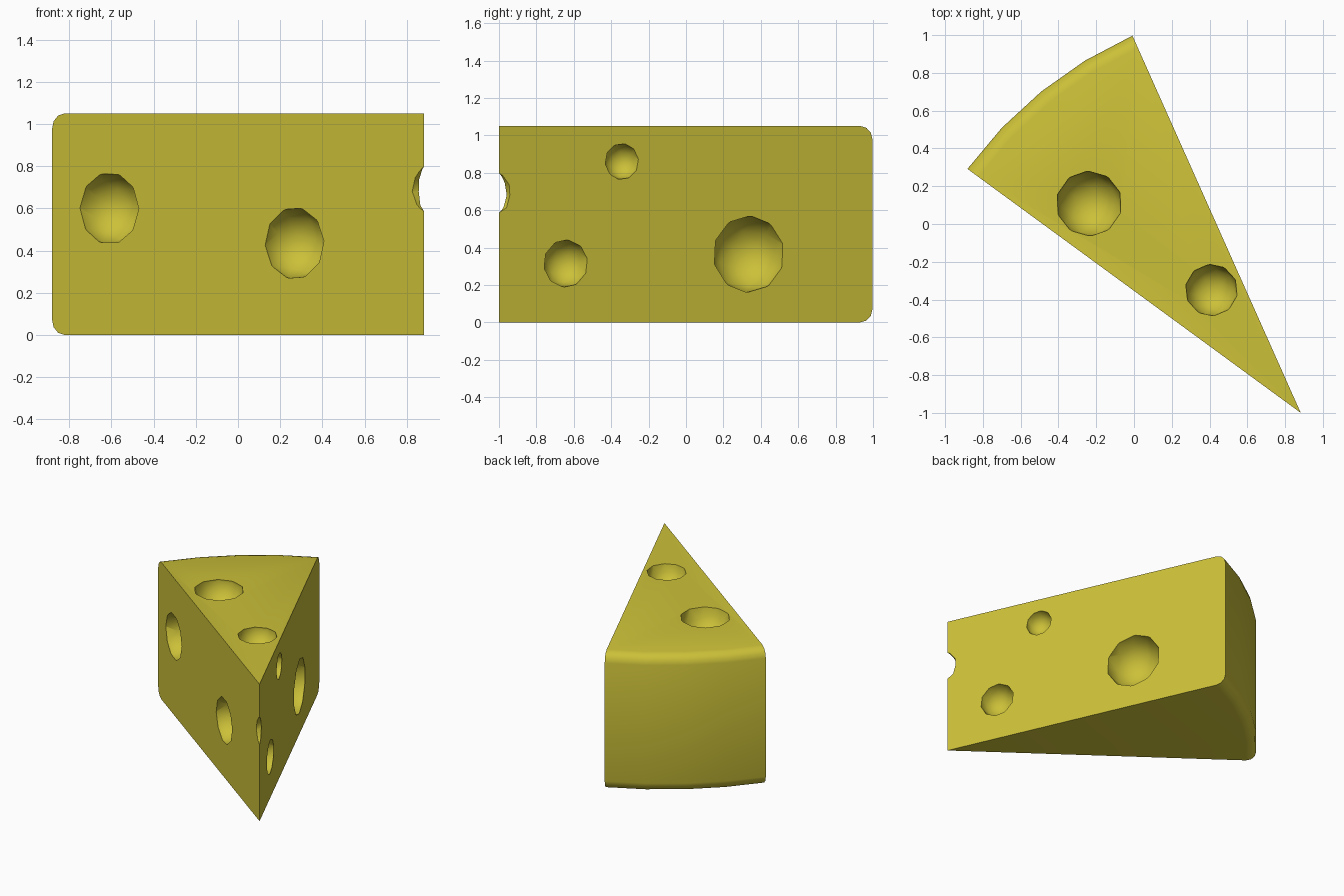
import bpy, bmesh
from math import sin, cos, pi, radians
from mathutils import Vector, Matrix

if "Cube" in bpy.data.objects:
    bpy.data.objects.remove(bpy.data.objects["Cube"])

TIP = Vector((0.883, -1.0))
RADIUS, HEIGHT, BEVEL = 2.187, 1.05, 0.072
A_RIGHT, A_LEFT = radians(114.05), radians(143.8)
ARC_STEPS, BEVEL_STEPS = 4, 3


def new_object(name, bm):
    mesh = bpy.data.meshes.new(name)
    bm.to_mesh(mesh)
    bm.free()
    ob = bpy.data.objects.new(name, mesh)
    bpy.context.collection.objects.link(ob)
    return ob


# Wedge: rounded rind profile swept about the vertical tip edge
profile = []
for i in range(BEVEL_STEPS + 1):
    a = i * pi / 2 / BEVEL_STEPS
    profile.append((RADIUS - BEVEL + BEVEL * sin(a), BEVEL - BEVEL * cos(a)))
profile += [(r, HEIGHT - z) for r, z in reversed(profile)]

bm = bmesh.new()
low = bm.verts.new((TIP.x, TIP.y, 0))
high = bm.verts.new((TIP.x, TIP.y, HEIGHT))
rings = []
for k in range(ARC_STEPS + 1):
    a = A_RIGHT + (A_LEFT - A_RIGHT) * k / ARC_STEPS
    rings.append([bm.verts.new((TIP.x + r * cos(a), TIP.y + r * sin(a), z))
                  for r, z in profile])
for r0, r1 in zip(rings, rings[1:]):
    for j in range(len(profile) - 1):
        bm.faces.new((r0[j], r1[j], r1[j + 1], r0[j + 1]))
bm.faces.new([low] + [r[0] for r in rings])
bm.faces.new([high] + [r[-1] for r in rings])
bm.faces.new([low] + rings[0] + [high])
bm.faces.new([low] + rings[-1] + [high])
bmesh.ops.recalc_face_normals(bm, faces=bm.faces)
cheese = new_object("cheese_wedge", bm)


# Holes: low-poly balls centred on the cut faces
def on_front(x, z):
    t = (x - TIP.x) / cos(A_LEFT)
    return Vector((x, TIP.y + t * sin(A_LEFT), z))


def on_right(y, z):
    t = (y - TIP.y) / sin(A_RIGHT)
    return Vector((TIP.x + t * cos(A_RIGHT), y, z))


UP = Vector((0, 0, 1))
FRONT = Vector((-sin(A_LEFT), cos(A_LEFT), 0))
RIGHT = Vector((sin(A_RIGHT), -cos(A_RIGHT), 0))
holes = [
    (on_front(-0.61, 0.60), 0.173, FRONT),
    (on_front(0.268, 0.435), 0.173, FRONT),
    (on_right(-0.343, 0.86), 0.098, RIGHT),
    (on_right(-0.643, 0.315), 0.129, RIGHT),
    (on_right(0.335, 0.365), 0.208, RIGHT),
    (Vector((-0.238, 0.108, HEIGHT)), 0.175, UP),
    (Vector((0.41, -0.35, HEIGHT)), 0.139, UP),
    (Vector((0.918, -1.047, 0.69)), 0.128, UP),
]
bm = bmesh.new()
for i, (centre, r, axis) in enumerate(holes):
    turn = (axis.to_track_quat('Z', 'Y').to_matrix().to_4x4()
            @ Matrix.Rotation(0.1, 4, 'X') @ Matrix.Rotation(0.3 + i * 0.7, 4, 'Z'))
    bmesh.ops.create_icosphere(bm, subdivisions=2, radius=r,
                               matrix=Matrix.Translation(centre) @ turn)
cutter = new_object("hole_cutter", bm)
cutter.hide_render = True

bpy.context.view_layer.objects.active = cheese
cheese.select_set(True)
mod = cheese.modifiers.new("holes", 'BOOLEAN')
mod.operation, mod.solver, mod.object = 'DIFFERENCE', 'EXACT', cutter
bpy.ops.object.modifier_apply(modifier=mod.name)
bpy.data.objects.remove(cutter)

bpy.ops.object.shade_smooth_by_angle(angle=radians(35))

# Yellow cheese colour
mat = bpy.data.materials.new("cheese_yellow")
mat.diffuse_color = (0.6, 0.53, 0.04, 1)
mat.use_nodes = True
mat.node_tree.nodes["Principled BSDF"].inputs["Base Color"].default_value = mat.diffuse_color
cheese.data.materials.clear()
cheese.data.materials.append(mat)
